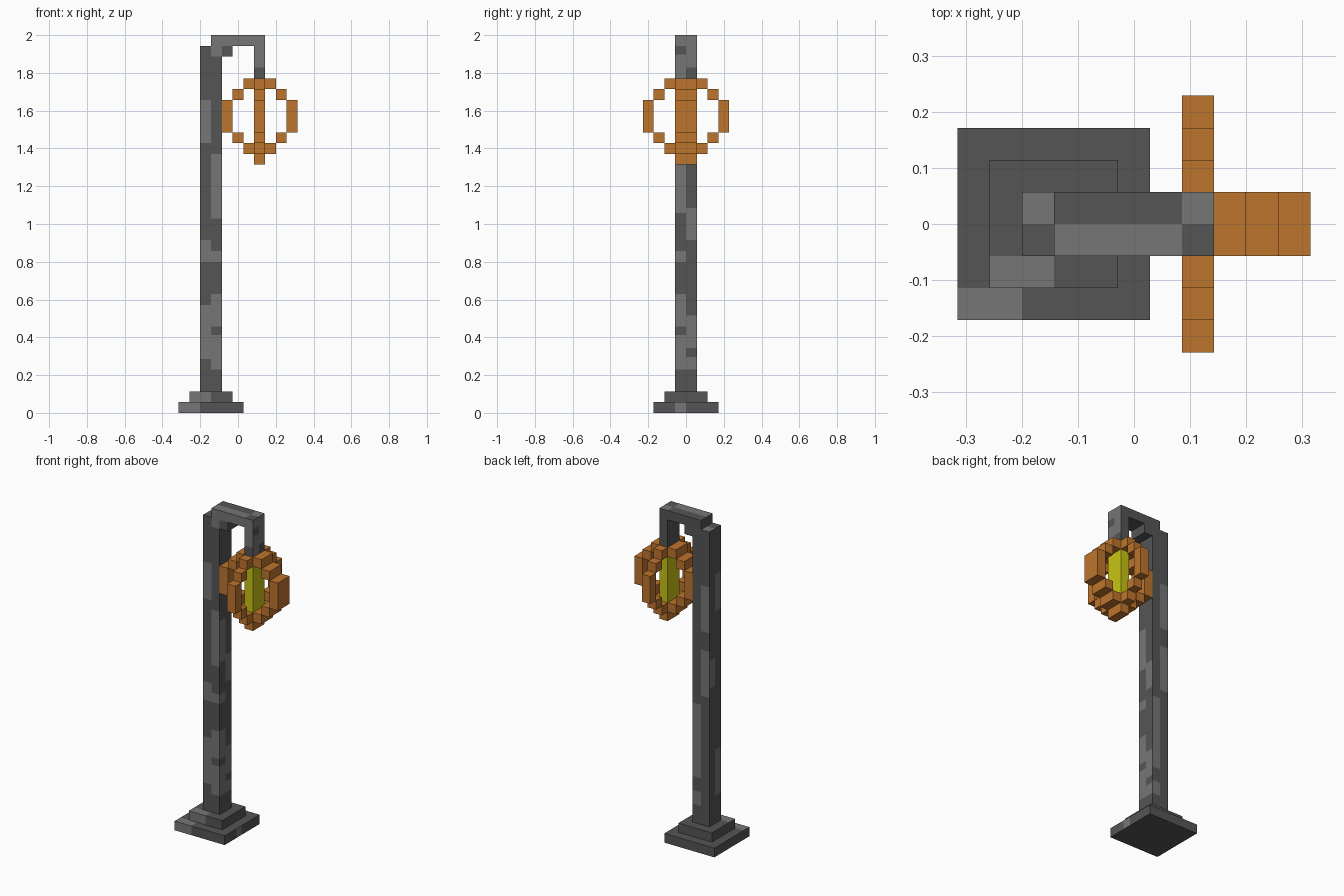
import bpy
import bmesh
from mathutils import Vector

if "Cube" in bpy.data.objects:
    bpy.data.objects.remove(bpy.data.objects["Cube"])

U = 2 / 35  # one block of the building grid


def material(name, rgb):
    m = bpy.data.materials.new(name)
    m.use_nodes = True
    m.diffuse_color = (*rgb, 1)
    m.node_tree.nodes["Principled BSDF"].inputs["Base Color"].default_value = (*rgb, 1)
    return m


DARK = material("dark stone", (0.091, 0.091, 0.091))
LIGHT = material("light stone", (0.181, 0.181, 0.181))
ORANGE = material("orange metal", (0.515, 0.178, 0.026))
YELLOW = material("yellow glow", (0.578, 0.552, 0.007))

# side name: (normal axis, sign, horizontal axis, vertical axis)
SIDES = {"front": (1, -1, 0, 2), "back": (1, 1, 0, 2), "right": (0, 1, 1, 2),
         "left": (0, -1, 1, 2), "top": (2, 1, 0, 1), "bottom": (2, -1, 0, 1)}


def add_box(bm, lo, hi):
    """Block between two grid corners."""
    size = Vector(hi) - Vector(lo)
    mid = (Vector(hi) + Vector(lo)) / 2
    verts = bmesh.ops.create_cube(bm, size=1)["verts"]
    for v in verts:
        v.co = Vector([v.co[i] * size[i] + mid[i] for i in range(3)])


def split(bm, axis, at):
    normal = [float(i == axis) for i in range(3)]
    point = [at * n for n in normal]
    bmesh.ops.bisect_plane(bm, geom=bm.verts[:] + bm.edges[:] + bm.faces[:],
                           plane_co=point, plane_no=normal, dist=1e-4)


def build(name, boxes, mats, patches=()):
    """Blocks in one object; each patch is (side, h0, h1, v0, v1, slot)."""
    bm = bmesh.new()
    for lo, hi in boxes:
        add_box(bm, lo, hi)
    # cut along every patch border, then colour the faces inside
    for side, h0, h1, v0, v1, slot in patches:
        h, v = SIDES[side][2:]
        for axis, at in ((h, h0), (h, h1), (v, v0), (v, v1)):
            split(bm, axis, at)
    bm.normal_update()
    for side, h0, h1, v0, v1, slot in patches:
        n, sign, h, v = SIDES[side]
        for f in bm.faces:
            c = f.calc_center_median()
            if f.normal[n] * sign > 0.9 and h0 < c[h] < h1 and v0 < c[v] < v1:
                f.material_index = slot
    bmesh.ops.scale(bm, vec=(U, U, U), verts=bm.verts)
    mesh = bpy.data.meshes.new(name)
    bm.to_mesh(mesh)
    bm.free()
    for m in mats:
        mesh.materials.append(m)
    obj = bpy.data.objects.new(name, mesh)
    bpy.context.collection.objects.link(obj)
    return obj


STONE = (DARK, LIGHT)

# stepped base
build("base_slab", [((-5.5, -3, 0), (0.5, 3, 1))], STONE, [
    ("front", -5.5, -3.5, 0, 1, 1), ("top", -5.5, -3.5, -3, -2, 1),
    ("right", -1, 0, 0, 1, 1)])
build("base_step", [((-4.5, -2, 1), (-0.5, 2, 2))], STONE, [
    ("front", -4.5, -2.5, 1, 2, 1), ("top", -4.5, -2.5, -2, -1, 1)])

# post with mottled patches, two columns wide on every side
L, M, R = -3.5, -2.5, -1.5
front = [("front", L, M, 25, 29, 1), ("front", M, R, 18, 24, 1),
         ("front", L, M, 14, 16, 1), ("front", L, R, 14, 15, 1),
         ("front", M, R, 4, 11, 1), ("front", L, M, 5, 10, 1),
         ("front", M, R, 7.2, 8, 0), ("front", M, R, 33, 34, 1)]
right = [("right", -1, 0, 18.5, 23, 1), ("right", 0, 1, 16, 19, 1),
         ("right", -1, 0, 14, 15, 1), ("right", -1, 0, 4, 11, 1),
         ("right", 0, 1, 4, 9, 1), ("right", -1, 0, 7.2, 8, 0),
         ("right", 0, 1, 5.2, 6, 0)]
back = [("back", L, M, 16, 21, 1), ("back", M, R, 7, 15, 1),
        ("back", M, R, 4, 5.5, 1), ("back", L, M, 23, 28, 1)]
left = [("left", -1, 0, 25, 29, 1), ("left", 0, 1, 17, 20, 1),
        ("left", -1, 0, 5, 10, 1)]
build("post", [((L, -1, 2), (R, 1, 34))], STONE,
      front + right + back + left + [("top", L, M, 0, 1, 1)])

# overhanging arm, corner bracket and hanger
build("arm", [((-2.5, -1, 34), (2.5, 1, 35))], STONE, [
    ("front", -2.5, 2.5, 34, 35, 1), ("top", -2.5, 1.5, -1, 0, 1),
    ("top", 1.5, 2.5, 0, 1, 1), ("right", -1, 1, 34, 35, 1)])
build("arm_bracket", [((-1.5, -1, 33), (-0.5, 1, 34))], STONE)
build("hanger", [((1.5, -1, 31), (2.5, 1, 34))], STONE, [
    ("front", 1.5, 2.5, 32, 34, 1), ("right", -1, 1, 31, 34, 1),
    ("right", -1, 0, 33.2, 34, 0), ("right", 0, 1, 31, 32, 0)])


# lantern cage: two crossed stepped hoops around x = 2
def hoop(axis, half):
    """Blocks of one hoop; half is the half width of its middle."""
    boxes = []
    steps = [(0, 24, 25), (0, 30, 31), (1, 25, 26), (1, 29, 30), (2, 26, 29)]
    for sign in (-1, 1):
        for k, z0, z1 in steps:
            near, far = sorted((sign * (half + k), sign * (half + k + 1)))
            if axis == 0:
                boxes.append(((2 + near, -1, z0), (2 + far, 1, z1)))
            else:
                boxes.append(((1.5, near, z0), (2.5, far, z1)))
    return boxes


build("cage_hoop_side", hoop(0, 0.5), (ORANGE,))
build("cage_hoop_front", hoop(1, 1), (ORANGE,))
build("cage_top_cap", [((1.5, -1, 30), (2.5, 1, 31))], (ORANGE,))
build("cage_bottom_cap", [((1.5, -1, 23), (2.5, 1, 25))], (ORANGE,))

# glowing core
build("lamp_core", [((1.5, -1, 25), (2.5, 1, 30))], (YELLOW,))
